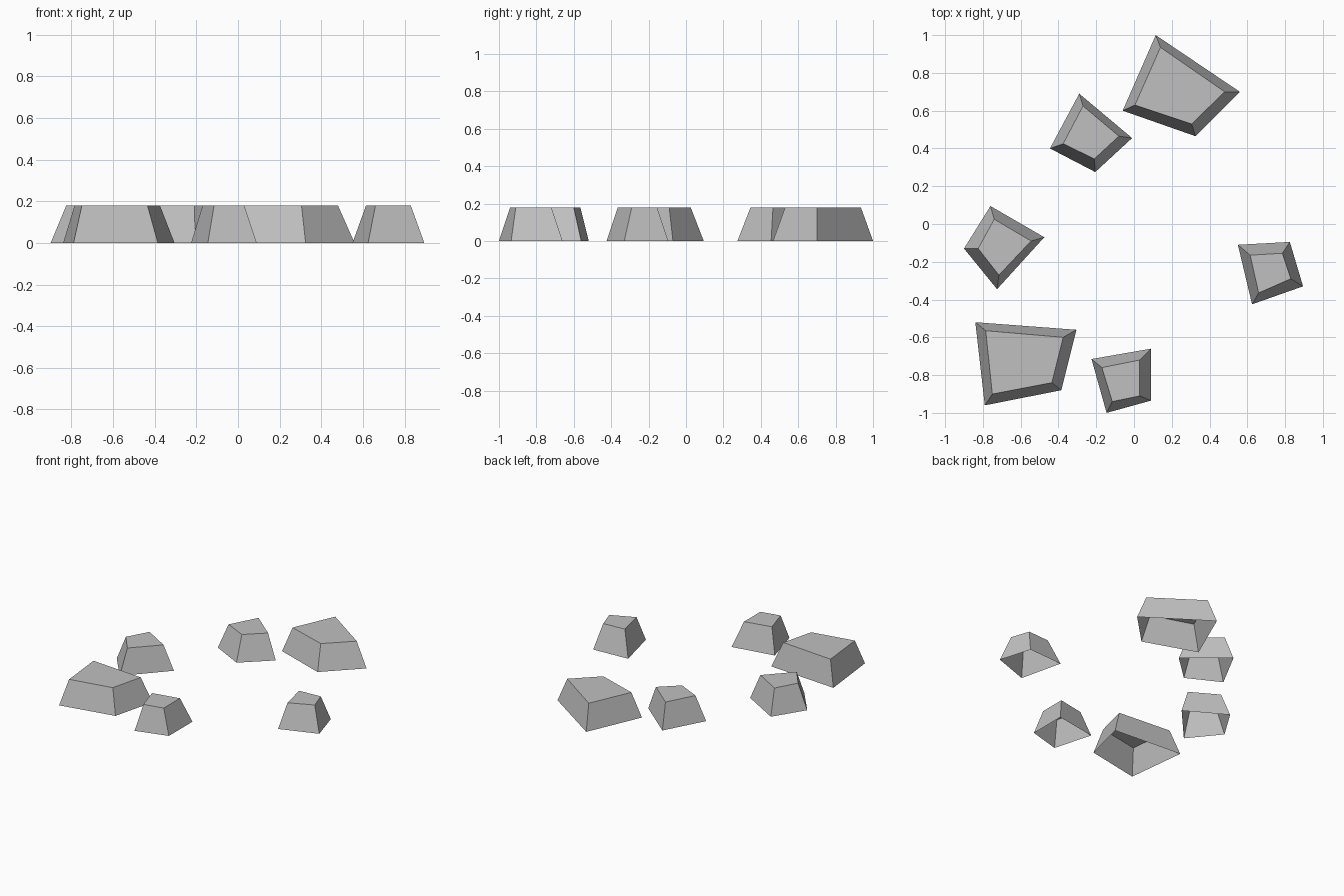
import bpy
import bmesh

HEIGHT = 0.18

default_cube = bpy.data.objects.get("Cube")
if default_cube:
    bpy.data.objects.remove(default_cube, do_unlink=True)


def make_material(name, colour):
    material = bpy.data.materials.new(name)
    material.use_nodes = True
    material.diffuse_color = colour
    shader = material.node_tree.nodes["Principled BSDF"]
    shader.inputs["Base Color"].default_value = colour
    shader.inputs["Roughness"].default_value = 0.9
    return material


def make_stone(name, footprint, crown, material):
    """Loft a hollow stone from its ground outline up to its smaller flat top.

    Both outlines run clockwise from above, starting at the back corner.
    """
    bm = bmesh.new()
    base = [bm.verts.new((x, y, 0)) for x, y in footprint]
    top = [bm.verts.new((x, y, HEIGHT)) for x, y in crown]
    count = len(base)

    # Sloping sides, with the underside left open
    for i in range(count):
        j = (i + 1) % count
        bm.faces.new((base[j], base[i], top[i], top[j]))

    # Flat top
    bm.faces.new(list(reversed(top)))

    mesh = bpy.data.meshes.new(name)
    bm.to_mesh(mesh)
    bm.free()
    mesh.materials.append(material)
    stone = bpy.data.objects.new(name, mesh)
    bpy.context.collection.objects.link(stone)
    return stone


stone_grey = make_material("stone grey", (0.53, 0.53, 0.53, 1))

# Each stone: ground outline, then top outline
stones = {
    "large_back_stone": (
        [(.115, 1), (.56, .7), (.325, .465), (-.06, .6)],
        [(.14, .935), (.48, .7), (.305, .53), (.005, .63)],
    ),
    "small_back_stone": (
        [(-.29, .69), (-.01, .455), (-.205, .275), (-.445, .4)],
        [(-.27, .625), (-.08, .465), (-.21, .345), (-.375, .425)],
    ),
    "small_right_stone": (
        [(-.76, .095), (-.475, -.07), (-.725, -.345), (-.9, -.13)],
        [(-.74, .025), (-.545, -.09), (-.715, -.27), (-.825, -.13)],
    ),
    "large_front_stone": (
        [(-.84, -.52), (-.305, -.56), (-.385, -.88), (-.79, -.96)],
        [(-.785, -.565), (-.375, -.6), (-.435, -.84), (-.75, -.9)],
    ),
    "small_front_stone": (
        [(-.225, -.715), (.09, -.66), (.09, -.935), (-.145, -1)],
        [(-.17, -.76), (.03, -.72), (.03, -.91), (-.115, -.94)],
    ),
    "small_left_stone": (
        [(.55, -.11), (.825, -.095), (.895, -.33), (.625, -.425)],
        [(.615, -.165), (.785, -.155), (.83, -.29), (.66, -.365)],
    ),
}

for stone_name, (footprint, crown) in stones.items():
    make_stone(stone_name, footprint, crown, stone_grey)
